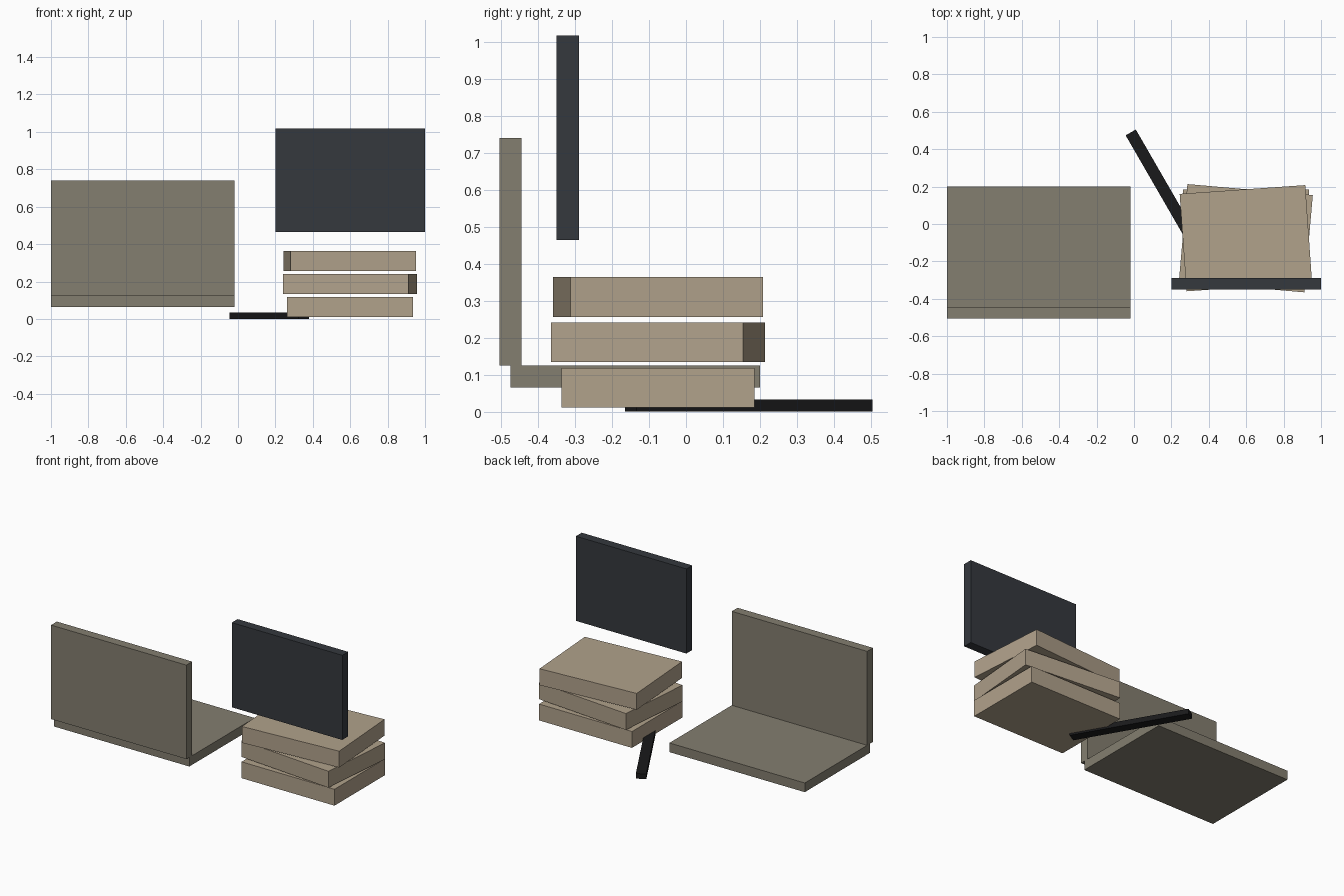
import bpy, math

if "Cube" in bpy.data.objects:
    bpy.data.objects.remove(bpy.data.objects["Cube"])


def material(name, rgb):
    m = bpy.data.materials.new(name)
    m.diffuse_color = (*rgb, 1)
    m.use_nodes = True
    m.node_tree.nodes["Principled BSDF"].inputs["Base Color"].default_value = m.diffuse_color
    return m


olive = material("olive", (0.23, 0.21, 0.16))
tan = material("tan", (0.44, 0.36, 0.26))
slate = material("slate", (0.035, 0.04, 0.048))
black = material("black", (0.01, 0.01, 0.011))


def box(name, centre, size, mat, turn=0):
    bpy.ops.mesh.primitive_cube_add(size=1, location=centre)
    o = bpy.context.object
    o.name = name
    o.scale = size
    bpy.ops.object.transform_apply(location=False, rotation=False, scale=True)
    o.rotation_euler.z = math.radians(turn)
    o.data.materials.append(mat)
    return o


# wide seat cushion and its upright back panel
box("seat", (-0.51, -0.1375, 0.095), (0.98, 0.675, 0.06), olive)
box("backrest", (-0.51, -0.475, 0.4325), (0.98, 0.06, 0.615), olive)

# stack of three slabs, each turned a little differently
for i, (z, turn) in enumerate([(0.065, 0), (0.187, -5), (0.31, 4)]):
    box(f"slab_{i + 1}", (0.598, -0.076, z), (0.673, 0.522, 0.107), tan, turn)

# upright screen floating above the stack
box("screen", (0.6, -0.32, 0.741), (0.8, 0.06, 0.554), slate)

# flat bar lying on the ground, partly under the stack
box("ground_bar", (0.167, 0.17, 0.0165), (0.0626, 0.738, 0.033), black, 30)
